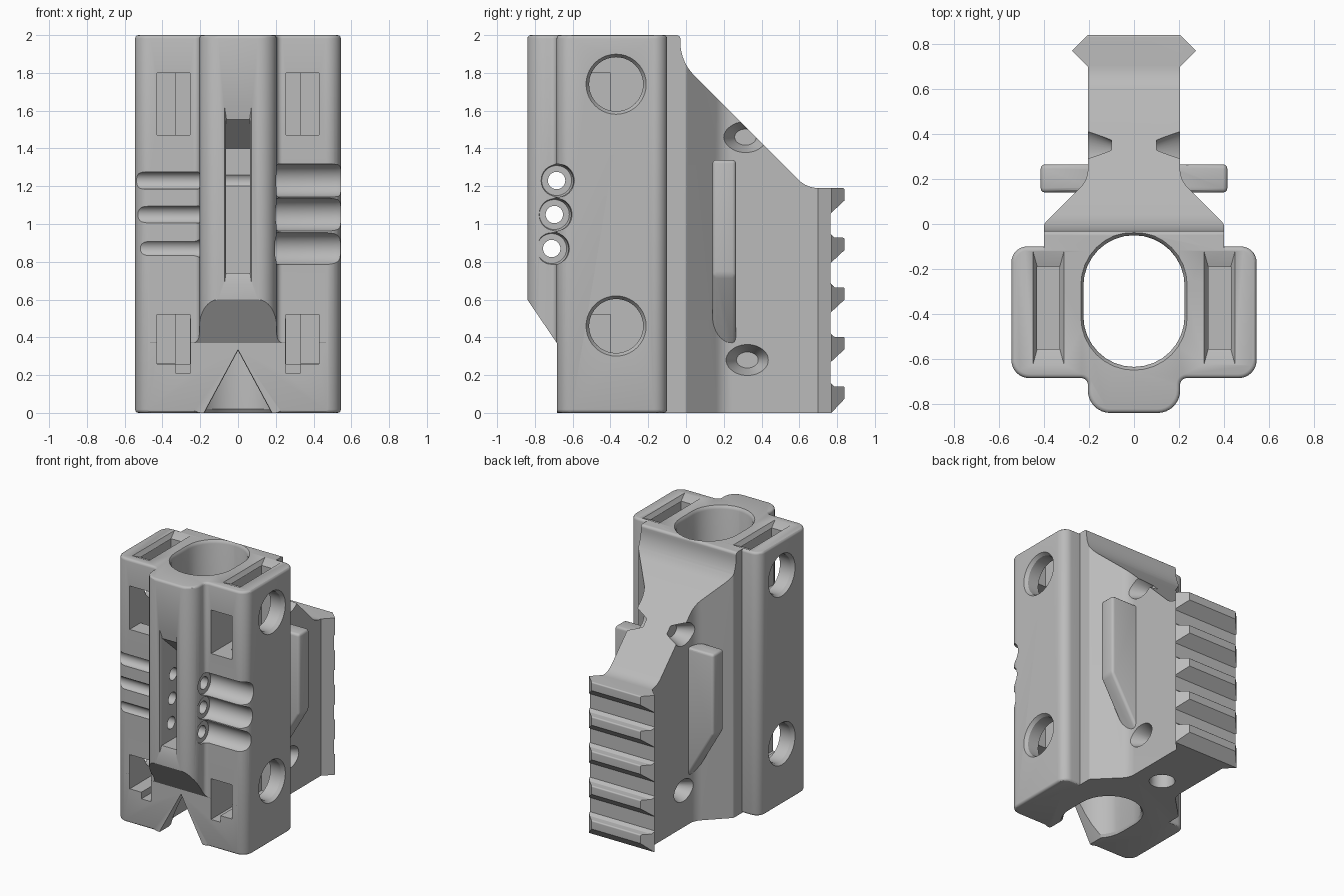
import bpy, bmesh, math
from mathutils import Vector

cube = bpy.data.objects.get("Cube")
if cube:
    bpy.data.objects.remove(cube, do_unlink=True)

grey = bpy.data.materials.new("matte grey")
grey.use_nodes = True
grey.diffuse_color = (0.5, 0.5, 0.5, 1)
grey.node_tree.nodes["Principled BSDF"].inputs["Base Color"].default_value = (0.5, 0.5, 0.5, 1)


def rounded(corners, segments=8):
    """Outline from (u, v, radius) corners, each radius turned into an arc."""
    out = []
    for i, c in enumerate(corners):
        p = Vector((c[0], c[1], 0))
        r = c[2] if len(c) > 2 else 0
        if not r:
            out.append((p.x, p.y))
            continue
        a = (Vector((*corners[i - 1][:2], 0)) - p).normalized()
        b = (Vector((*corners[(i + 1) % len(corners)][:2], 0)) - p).normalized()
        half = a.angle(b) / 2
        t = r / math.tan(half)
        centre = p + (a + b).normalized() * r / math.sin(half)
        start, end = (p + a * t - centre).normalized(), (p + b * t - centre).normalized()
        for k in range(segments + 1):
            q = centre + start.slerp(end, k / segments) * r
            out.append((q.x, q.y))
    return out


def rect(u0, u1, v0, v1, r=0):
    return rounded([(u0, v0, r), (u1, v0, r), (u1, v1, r), (u0, v1, r)])


def ellipse(u, v, ru, rv, n=40):
    return [(u + ru * math.cos(math.tau * k / n), v + rv * math.sin(math.tau * k / n)) for k in range(n)]


def solid(name, outline, axis, rings, bevel=0, caps_only=False):
    """Loft an outline along an axis; rings are (height, scale about the outline centre)."""
    us, vs = zip(*outline)
    cu, cv = (min(us) + max(us)) / 2, (min(vs) + max(vs)) / 2
    place = {"x": lambda u, v, h: (h, u, v), "y": lambda u, v, h: (u, h, v),
             "z": lambda u, v, h: (u, v, h)}[axis]
    bm = bmesh.new()
    loops = [[bm.verts.new(place(cu + (u - cu) * s, cv + (v - cv) * s, h)) for u, v in outline]
             for h, s in rings]
    n = len(outline)
    caps = [bm.faces.new(loops[0]), bm.faces.new(loops[-1])]
    for low, high in zip(loops, loops[1:]):
        for k in range(n):
            bm.faces.new((low[k], low[(k + 1) % n], high[(k + 1) % n], high[k]))
    bmesh.ops.recalc_face_normals(bm, faces=bm.faces)
    if bevel:
        edges = [e for f in caps for e in f.edges] if caps_only else \
            [e for e in bm.edges if e.calc_face_angle() > 0.5]
        bmesh.ops.bevel(bm, geom=edges, offset=bevel, segments=3, profile=0.5, affect="EDGES")
    mesh = bpy.data.meshes.new(name)
    bm.to_mesh(mesh)
    bm.free()
    mesh.materials.append(grey)
    obj = bpy.data.objects.new(name, mesh)
    bpy.context.collection.objects.link(obj)
    return obj


def combine(base, tool, operation="DIFFERENCE"):
    """Apply a boolean and discard the tool."""
    mod = base.modifiers.new("join", "BOOLEAN")
    mod.operation, mod.object, mod.solver = operation, tool, "EXACT"
    bpy.context.view_layer.objects.active = base
    bpy.ops.object.modifier_apply(modifier=mod.name)
    bpy.data.objects.remove(tool, do_unlink=True)


def mirrored(half):
    return half + [(-c[0], *c[1:]) for c in reversed(half)]


# Main block with the front ridge
body = solid("grip_body", rounded(mirrored([
    (0.545, -0.1, 0.07), (0.545, -0.685, 0.08), (0.205, -0.685, 0.03), (0.205, -0.84, 0.1)])),
    "z", [(0, 1), (2, 1)], bevel=0.018, caps_only=True)
combine(body, solid("ridge_underside_cutter", [
    (-1, -0.1), (-0.684, -0.1), (-0.684, 0.37), (-0.84, 0.6), (-1, 0.84)], "x", [(-0.7, 1), (0.7, 1)]))

# Rear neck and toothed rail: plan outline intersected with side profile
neck = solid("neck", rounded(mirrored([
    (0.4, -0.3), (0.4, 0.0, 0.02), (0.205, 0.195, 0.12), (0.205, 0.7),
    (0.275, 0.77), (0.205, 0.84)])), "z", [(-0.1, 1), (2.1, 1)])
profile = [(-0.4, 0), (0.77, 0)]
for i in range(5):
    top = 0.14 + 0.2625 * i
    if i:
        profile += [(0.765, top - 0.135)]
    profile += [(0.84, top - 0.065), (0.84, top, 0.01)]
    if i < 4:
        profile += [(0.785, top, 0.01), (0.765, top + 0.02)]
profile += [(0.64, 1.19, 0.15), (-0.03, 1.86, 0.25), (-0.03, 2, 0.02), (-0.4, 2)]
combine(neck, solid("side_profile", rounded(profile), "x", [(-0.6, 1), (0.6, 1)]), "INTERSECT")
combine(body, neck, "UNION")

# Side fins
for s in (1, -1):
    fin = [(0.1, 1.34), (0.415, 1.34), (0.415, 0.73), (0.2, 0.36), (0.1, 0.36)]
    combine(body, solid("fin", [(s * x, z) for x, z in fin], "y",
                        [(0.14, 1), (0.265, 1)], bevel=0.02), "UNION")

# Through bore with softened rims
combine(body, solid("bore_cutter", rect(-0.225, 0.225, -0.635, -0.05, 0.2249), "z",
                    [(-0.02, 1.1), (0.02, 1), (1.975, 1), (1.99, 1.02), (2.01, 1.08)]))

# V notch at the front foot
combine(body, solid("notch_cutter", [(-0.205, -0.05), (0.205, -0.05), (0, 0.33)], "y",
                    [(-0.71, 1.08), (-0.67, 1), (-0.42, 1)]))

# Slot in the front ridge with a sloped roof
slot_pts = [(-0.9, 0.74), (-0.65, 0.74), (-0.65, 1.4), (-0.84, 1.57), (-0.9, 1.624)]
combine(body, solid("ridge_slot_cutter", slot_pts, "x", [(-0.063, 1), (0.063, 1)]))
combine(body, solid("ridge_slot_rim_cutter", rect(-0.062, 0.062, 0.75, 1.56), "y",
                    [(-0.85, 1.25), (-0.82, 1)]))

# Finger grooves: wide on one side, narrow pin holes on the other
for z, y in ((1.23, -0.685), (1.05, -0.697), (0.87, -0.711)):
    combine(body, solid("pin_hole_cutter", ellipse(y, z, 0.046, 0.046), "x", [(-0.7, 1), (0.3, 1)]))
    combine(body, solid("groove_cutter", ellipse(y, z, 0.088, 0.088), "x",
                        [(0.195, 0.9), (0.215, 1), (0.52, 1), (0.56, 1.1)]))

for s in (1, -1):
    def span(a, b):
        return (min(s * a, s * b), max(s * a, s * b))

    # Top pocket with flared mouth
    combine(body, solid("pocket_cutter", rect(*span(0.33, 0.43), -0.555, -0.19), "z",
                        [(0.262, 1), (1.97, 1), (1.971, 1.03), (2.01, 1.5)]))
    # Front windows
    for z0, z1 in ((1.47, 1.8), (0.26, 0.52)):
        combine(body, solid("window_cutter", rect(*span(0.255, 0.43), z0, z1), "y", [(-0.8, 1), (-0.4, 1)]))
    combine(body, solid("window_foot_cutter", rect(*span(0.252, 0.332), 0.21, 0.5), "y", [(-0.8, 1), (-0.42, 1)]))
    # Round side holes with countersink
    for z in (1.74, 0.46):
        combine(body, solid("side_hole_cutter", ellipse(-0.37, z, 0.143, 0.143), "x",
                            [(s * 0.4, 1), (s * 0.52, 1), (s * 0.555, 1.16)]))
    # Cord ports in the neck
    for z, y in ((1.46, 0.315), (0.28, 0.325)):
        combine(body, solid("port_cutter", ellipse(y, z, 0.115, 0.085), "x",
                            [(s * 0.1, 0.5), (s * 0.22, 1.03), (s * 0.4, 1.03)]))

# Cord hole in the base
combine(body, solid("base_hole_cutter", ellipse(0, 0.3, 0.085, 0.085), "z",
                    [(-0.02, 1.1), (0.02, 1), (0.3, 1)]))

bpy.ops.object.select_all(action="DESELECT")
body.select_set(True)
bpy.context.view_layer.objects.active = body
bpy.ops.object.shade_smooth_by_angle(angle=math.radians(30))
